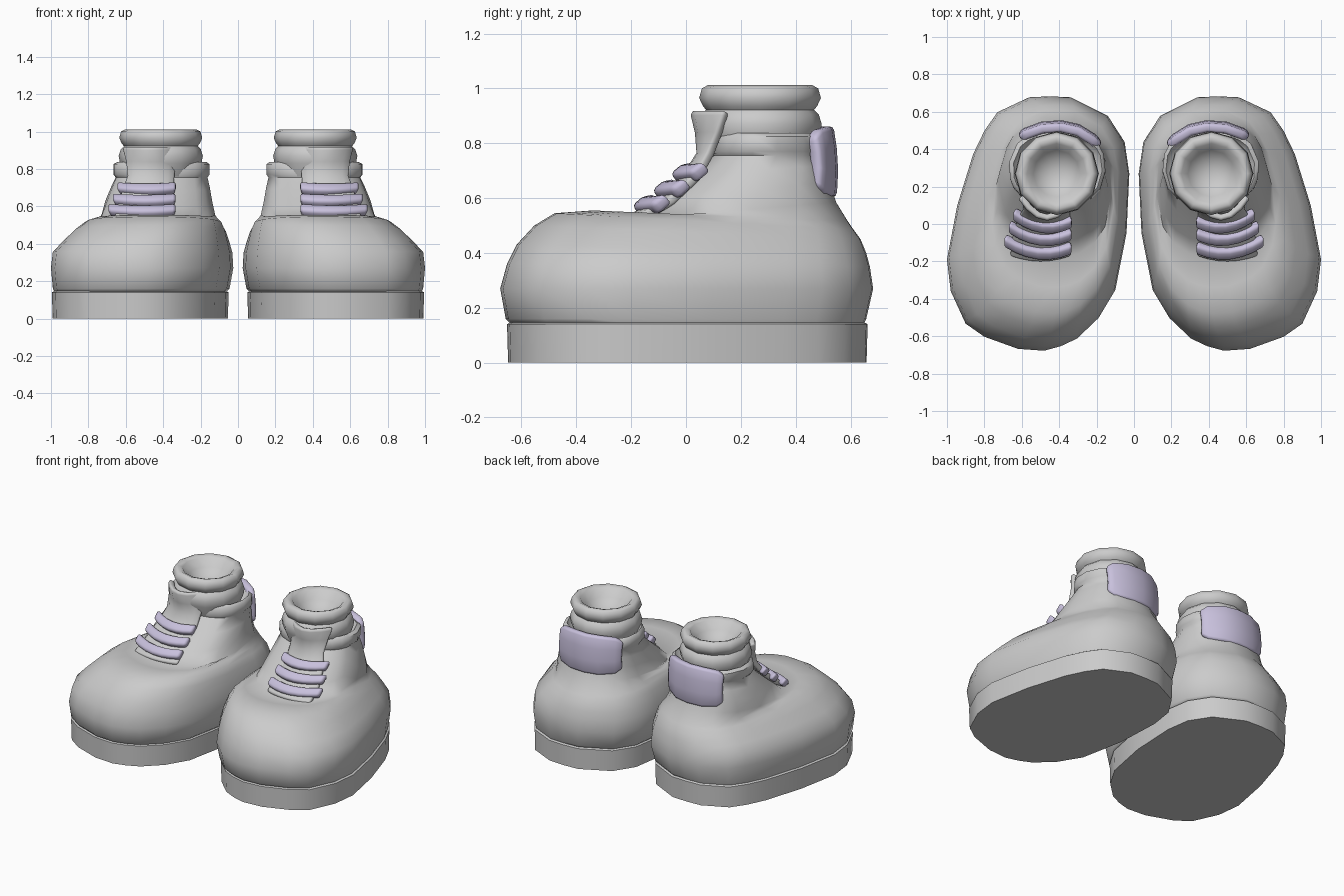
import bpy, math

if "Cube" in bpy.data.objects:
    bpy.data.objects.remove(bpy.data.objects["Cube"])

lilac = bpy.data.materials.new("lilac")
lilac.diffuse_color = (0.58, 0.53, 0.72, 1)
lilac.use_nodes = True
lilac.node_tree.nodes["Principled BSDF"].inputs["Base Color"].default_value = lilac.diffuse_color


def finish(name, verts, faces, mat=None, thick=0, bevel=0, angle=40):
    """Make the right-hand part and mirror it for the left boot."""
    me = bpy.data.meshes.new(name)
    me.from_pydata(verts, [], faces)
    ob = bpy.data.objects.new(name, me)
    bpy.context.collection.objects.link(ob)
    if mat:
        me.materials.append(mat)
    bpy.ops.object.select_all(action='DESELECT')
    bpy.context.view_layer.objects.active = ob
    ob.select_set(True)
    bpy.ops.object.mode_set(mode='EDIT')
    bpy.ops.mesh.select_all(action='SELECT')
    bpy.ops.mesh.normals_make_consistent(inside=False)
    bpy.ops.object.mode_set(mode='OBJECT')
    bpy.ops.object.shade_smooth_by_angle(angle=math.radians(angle))
    if thick:
        m = ob.modifiers.new("thickness", 'SOLIDIFY')
        m.thickness, m.offset = thick, 0
    if bevel:
        m = ob.modifiers.new("soft_edges", 'BEVEL')
        m.width, m.segments, m.limit_method = bevel, 2, 'ANGLE'
        m.angle_limit = math.radians(50)
    m = ob.modifiers.new("pair", 'MIRROR')
    m.use_mirror_merge = False
    return ob


def loft(name, rings, angle=40):
    n = len(rings[0])
    verts = [v for r in rings for v in r]
    faces = [(k * n + i, k * n + (i + 1) % n, (k + 1) * n + (i + 1) % n, (k + 1) * n + i)
             for k in range(len(rings) - 1) for i in range(n)]
    faces += [tuple(range(n)), tuple(range(len(verts) - n, len(verts)))]
    return finish(name, verts, faces, angle=angle)


def strip(name, rows, thick, bevel, mat=None):
    n = len(rows[0])
    faces = [(k * n + i, k * n + i + 1, (k + 1) * n + i + 1, (k + 1) * n + i)
             for k in range(len(rows) - 1) for i in range(n - 1)]
    return finish(name, [v for r in rows for v in r], faces, mat, thick, bevel)


# Footprint of the right boot, seen from above
FOOT = [(.45, .685), (.56, .68), (.73, .60), (.80, .50), (.86, .375), (.945, .10), (1.0, -.19),
        (.98, -.36), (.90, -.535), (.80, -.605), (.62, -.67), (.48, -.68), (.39, -.655), (.305, -.615),
        (.19, -.505), (.10, -.355), (.04, -.05), (.025, .27), (.05, .44), (.14, .58), (.34, .68)]


def ring(zf, zb, x0, x1, yf, yb, rnd):
    """Footprint blended towards a rounded oval, tilted from front to back."""
    out = []
    for x, y in FOOT:
        u, v = (x - .5125) / .4875, y / .6825
        a = math.atan2(v, u)
        c, s = math.cos(a), math.sin(a)
        k = (abs(c) ** 2.4 + abs(s) ** 2.4) ** (-1 / 2.4)
        u, v = u + (c * k - u) * rnd, v + (s * k - v) * rnd
        out.append(((x0 + x1) / 2 + u * (x1 - x0) / 2, (yf + yb) / 2 + v * (yb - yf) / 2,
                    zf + (zb - zf) * (v + 1) / 2))
    return out


# Sole
loft("sole", [ring(z, z, .05 + d, .995 - d, -.655 + d, .66 - d, 0)
              for z, d in [(0, .004), (.14, 0), (.147, .012)]], 45)

# Upper: body, instep, ankle and padded collar
loft("upper", [ring(*r) for r in [
    (.14, .14, .065, .98, -.64, .645, 0),
    (.16, .16, .045, .99, -.66, .655, 0),
    (.27, .27, .025, 1.0, -.68, .68, 0),
    (.36, .35, .03, .99, -.655, .668, 0),
    (.43, .40, .045, .93, -.62, .655, .05),
    (.50, .45, .062, .865, -.555, .635, .15),
    (.545, .485, .082, .81, -.48, .61, .3),
    (.555, .515, .105, .76, -.34, .59, .5),
    (.525, .585, .12, .735, -.18, .548, .85),
    (.59, .66, .137, .71, -.095, .525, 1),
    (.68, .72, .15, .68, .02, .51, 1),
    (.755, .755, .163, .655, .10, .495, 1),
    (.77, .77, .152, .668, .095, .50, 1),
    (.825, .825, .152, .668, .10, .50, 1),
    (.838, .838, .17, .645, .115, .48, 1),
    (.78, .78, .21, .61, .14, .45, 1)]], 60)

# Rolled sock with a sunken top
PROFILE = [(.19, .76), (.218, .83), (.225, .87), (.214, .905), (.197, .922), (.208, .935),
           (.222, .965), (.212, 1.0), (.19, 1.012), (.16, 1.0), (.125, .95), (.08, .915), (.03, .90)]
loft("sock", [[(.413 + r * math.cos(math.tau * i / 12), .27 + r * math.sin(math.tau * i / 12), z)
               for i in range(12)] for r, z in PROFILE], 60)

# Tongue running from under the laces to above the collar
S5 = [-1, -.7, -.35, 0, .35, .7, 1]
strip("tongue", [[(x + s * w, y + b * s * s, z) for s in S5] for x, y, z, w, b in [
    (.50, -.195, .525, .16, .03), (.495, -.09, .59, .15, .04), (.48, .005, .68, .135, .04),
    (.465, .055, .76, .12, .035), (.465, .05, .84, .125, .075), (.465, .035, .90, .14, .11),
    (.465, .04, .915, .135, .11)]], .035, .012)

# Three laces
S9 = (-1, -.9, -.65, -.35, 0, .35, .65, .9, 1)
for i, (y, z, x1) in enumerate([(-.155, .572, .69), (-.082, .628, .665), (-.015, .688, .64)]):
    rows = [[((.335 + x1) / 2 + s * (x1 - .335) / 2, y + .05 * s * s + .02 * s + d * .024,
              z + .008 * s * s + d * .02) for s in S9] for d in (-1, 1)]
    strip(f"lace_{i + 1}", rows, .052, .016, lilac)

# Heel tab
ARC = [(.19, .42), (.22, .455), (.30, .505), (.39, .525), (.49, .518), (.575, .487), (.605, .465)]
cut = [.04, .01, 0, 0, 0, .01, .04]
strip("heel_tab", [[(x, y + dy, z + c * t) for (x, y), c in zip(ARC, cut)]
                   for z, dy, t in [(.605, .0, 1), (.70, .005, .3), (.78, .0, -.3), (.86, -.012, -1)]],
      .05, .016, lilac)
